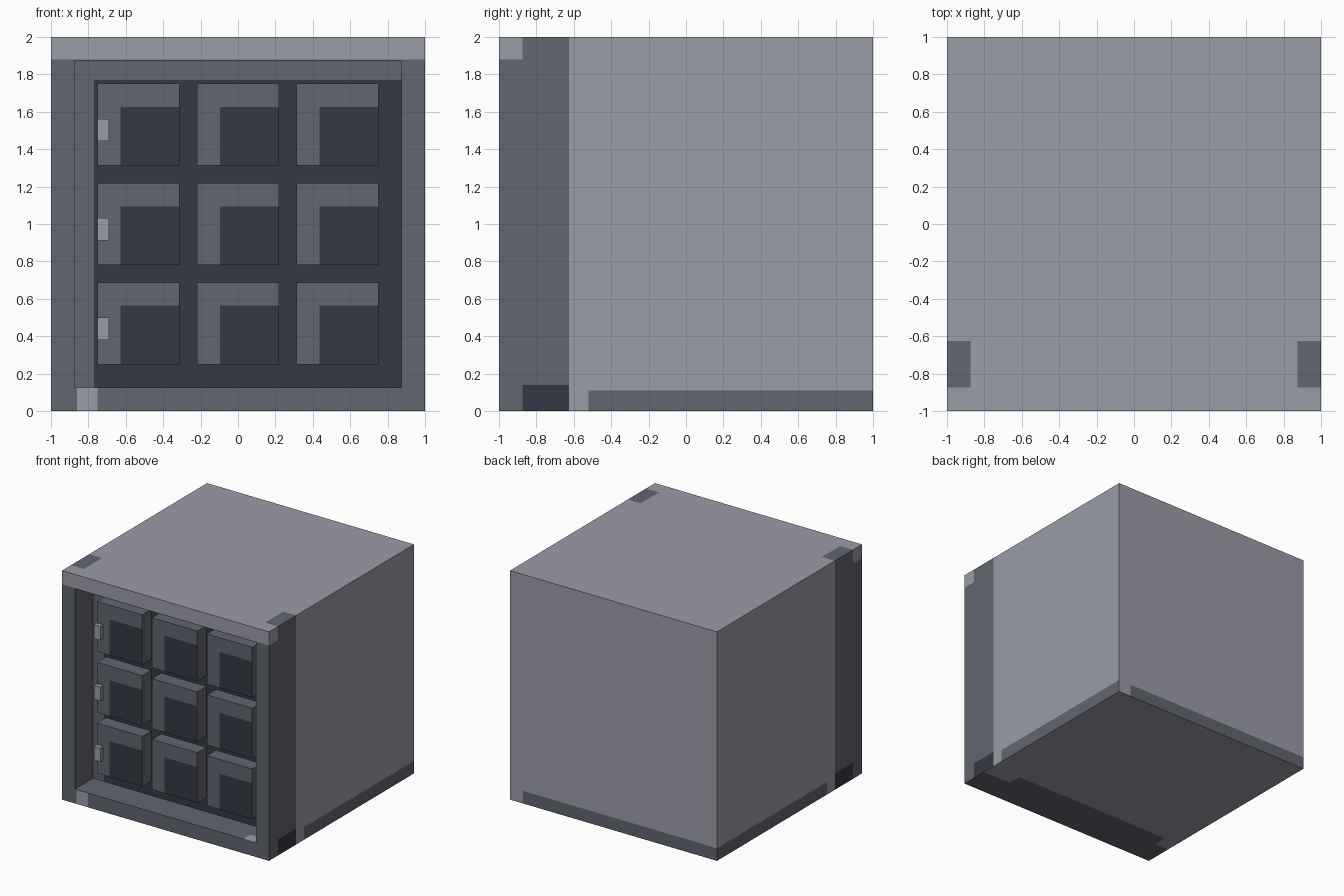
import bpy, bmesh
from mathutils import Vector, Matrix

if "Cube" in bpy.data.objects:
    bpy.data.objects.remove(bpy.data.objects["Cube"], do_unlink=True)


def srgb(v):
    v /= 255
    return v / 12.92 if v <= 0.04045 else ((v + 0.055) / 1.055) ** 2.4


def material(name, rgb):
    m = bpy.data.materials.new(name)
    colour = [srgb(c) for c in rgb] + [1]
    m.use_nodes = True
    m.diffuse_color = colour
    m.node_tree.nodes["Principled BSDF"].inputs["Base Color"].default_value = colour
    return m


MATERIALS = [material("light grey", (154, 156, 168)),
             material("mid grey", (98, 101, 113)),
             material("dark grey", (53, 57, 68))]
LIGHT, MID, DARK = range(3)


def box(lo, hi):
    bm = bmesh.new()
    lo, hi = Vector(lo), Vector(hi)
    bmesh.ops.create_cube(bm, size=1,
                          matrix=Matrix.Translation((lo + hi) / 2) @ Matrix.Diagonal(hi - lo).to_4x4())
    return bm


def cut(bm, axis, values):
    normal = Vector([float(i == axis) for i in range(3)])
    for v in values:
        bmesh.ops.bisect_plane(bm, geom=bm.verts[:] + bm.edges[:] + bm.faces[:],
                               plane_co=normal * v, plane_no=normal, dist=1e-5)


def finish(bm, name, rule):
    bm.normal_update()
    for f in bm.faces:
        f.material_index = rule(f.calc_center_median(), f.normal)
    mesh = bpy.data.meshes.new(name)
    bm.to_mesh(mesh)
    bm.free()
    for m in MATERIALS:
        mesh.materials.append(m)
    bpy.context.collection.objects.link(bpy.data.objects.new(name, mesh))


# Casing: a cube with a square recess in its front
def casing_rule(c, n):
    band = -0.875 < c.y < -0.625
    if n.z > 0.5:
        if c.z > 1.9:    # top
            return MID if abs(c.x) > 0.875 and band else LIGHT
        return LIGHT if c.x > 0.75 and c.y < -0.9 else MID
    if n.z < -0.5:
        if c.z > 0.1:    # recess ceiling
            return MID
        return MID if c.y < -0.75 or (c.y < -0.625 and -0.86 < c.x < 0.72) else LIGHT
    if n.y > 0.5:        # back
        return MID if c.z < 0.11 and c.x < 0.875 else LIGHT
    if n.y < -0.5:
        if c.y > -0.9:   # recess panel
            return DARK if c.x > -0.77 and c.z < 1.77 else MID
        return LIGHT if c.z > 1.88 or (-0.86 < c.x < -0.75 and c.z < 0.125) else MID
    if abs(c.x) < 0.95:  # recess walls
        return MID
    if band and c.z < 0.14:
        return DARK
    if c.y < -0.625:
        return LIGHT if c.y < -0.875 and c.z > 1.88 else MID
    return MID if c.y > -0.52 and c.z < 0.11 else LIGHT


casing = box((-1, -1, 0), (1, 1, 2))
casing.normal_update()
front = [f for f in casing.faces if f.normal.y < -0.5]
bmesh.ops.inset_region(casing, faces=front, thickness=0.125, use_even_offset=True)
floor = bmesh.ops.extrude_discrete_faces(casing, faces=front)["faces"][0]
bmesh.ops.translate(casing, verts=floor.verts[:], vec=(0, 0.25, 0))
cut(casing, 0, (-0.875, -0.86, -0.77, -0.75, 0.72, 0.75, 0.875))
cut(casing, 1, (-0.9, -0.875, -0.75, -0.625, -0.52))
cut(casing, 2, (0.11, 0.125, 0.14, 1.77, 1.88))
finish(casing, "casing", casing_rule)

# Nine raised buttons, each with a dark square in the lower right of its face
SIZE, PITCH = 0.4375, 0.53125
for row in range(3):
    for col in range(3):
        x, z = -0.75 + PITCH * col, 0.25 + PITCH * row
        split_x, split_z = x + 0.122, z + 0.313
        button = box((x, -0.875, z), (x + SIZE, -0.745, z + SIZE))
        cut(button, 0, [split_x])
        cut(button, 2, [split_z])
        finish(button, f"button_{row}_{col}",
               lambda c, n: DARK if n.y < -0.5 and c.x > split_x and c.z < split_z else MID)

# Small light tabs on the first column
for row in range(3):
    z = 0.38 + PITCH * row
    tab = box((-0.75, -0.915, z), (-0.69, -0.87, z + 0.12))
    finish(tab, f"tab_{row}", lambda c, n: LIGHT)
